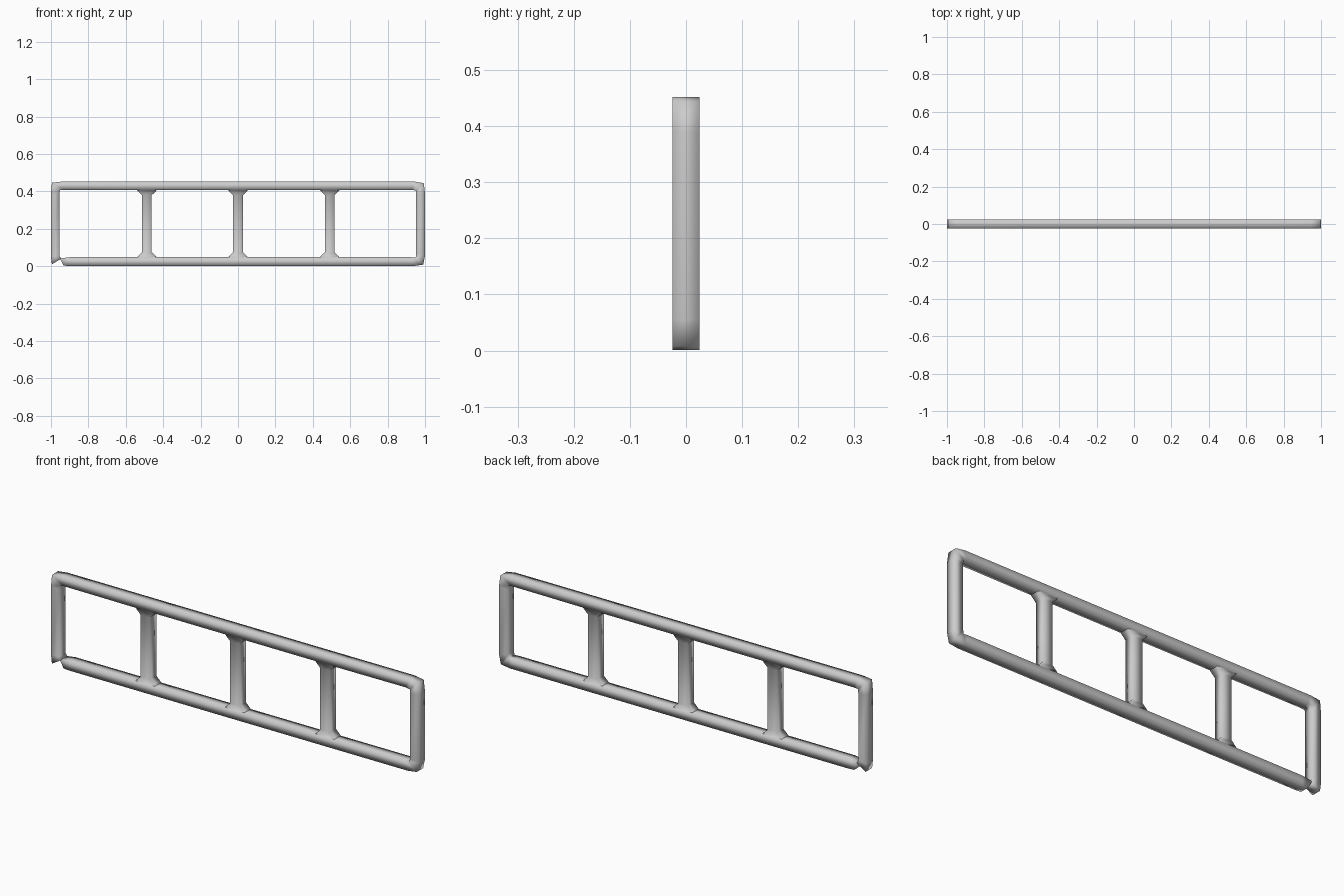
import bpy, bmesh

D = 0.0245  # half depth in y


def bar(name, sections, caps):
    """Loft rectangular rings; each section is (xa, za, xb, zb) in the front plane."""
    bm = bmesh.new()
    rings = [[bm.verts.new(p) for p in ((xa, -D, za), (xb, -D, zb), (xb, D, zb), (xa, D, za))]
             for xa, za, xb, zb in sections]
    for r, s in zip(rings, rings[1:]):
        for i in range(4):
            j = (i + 1) % 4
            bm.faces.new((r[i], r[j], s[j], s[i]))
    if caps:
        bm.faces.new(rings[0])
        bm.faces.new(rings[-1])
    bmesh.ops.recalc_face_normals(bm, faces=bm.faces[:])
    # the soft look comes from smooth shading over square bars
    for f in bm.faces:
        f.smooth = True
    mesh = bpy.data.meshes.new(name)
    bm.to_mesh(mesh)
    bm.free()
    ob = bpy.data.objects.new(name, mesh)
    bpy.context.collection.objects.link(ob)


# Outer frame: one bent square bar, left open at the lower left corner
bar("outer_frame", [
    (-0.995, 0.010, -0.945, 0.040),
    (-1.000, 0.050, -0.955, 0.055),
    (-1.000, 0.390, -0.955, 0.385),
    (-0.995, 0.446, -0.952, 0.406),
    (-0.945, 0.452, -0.930, 0.408),
    (-0.487, 0.452, -0.487, 0.406),
    (0.000, 0.452, 0.000, 0.406),
    (0.490, 0.452, 0.490, 0.406),
    (0.945, 0.452, 0.930, 0.408),
    (0.993, 0.444, 0.952, 0.404),
    (1.000, 0.390, 0.953, 0.385),
    (1.000, 0.055, 0.953, 0.065),
    (0.990, 0.008, 0.950, 0.046),
    (0.940, 0.001, 0.925, 0.048),
    (0.490, 0.001, 0.490, 0.048),
    (0.000, 0.001, 0.000, 0.048),
    (-0.487, 0.001, -0.487, 0.048),
    (-0.900, 0.001, -0.900, 0.048),
    (-0.932, 0.003, -0.952, 0.041),
], True)

# Uprights with chamfered ends, flush with the rails
FLARE = [(0.048, 0.052), (0.054, 0.047), (0.075, 0.0255)]
for i, x in enumerate((-0.487, 0, 0.49)):
    low = [(x - w, z, x + w, z) for z, w in FLARE]
    high = [(x - w, 0.454 - z, x + w, 0.454 - z) for z, w in reversed(FLARE)]
    bar(f"upright_{i + 1}", low + high, False)
